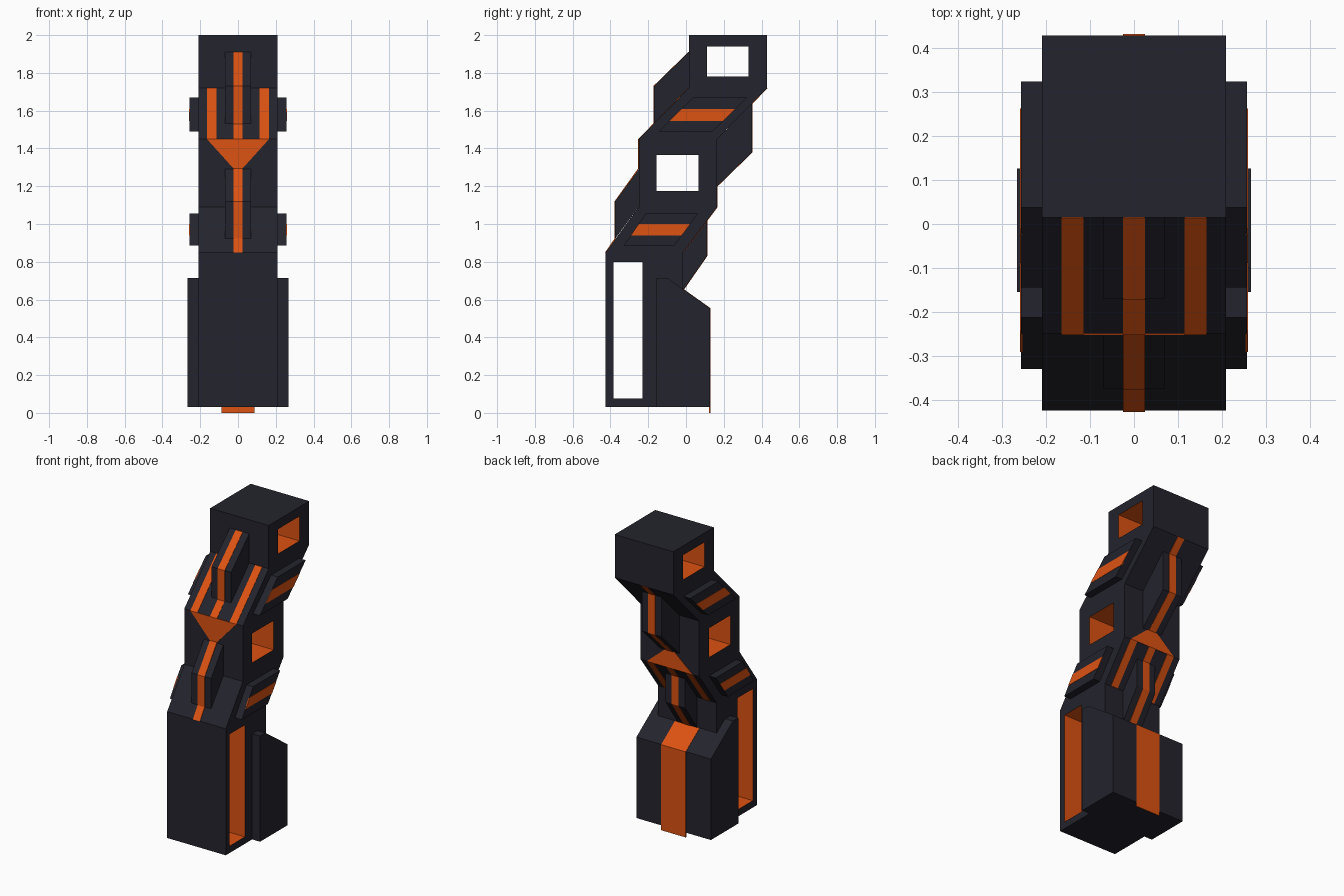
import bpy, bmesh

if "Cube" in bpy.data.objects:
    bpy.data.objects.remove(bpy.data.objects["Cube"])

def material(name, rgb):
    m = bpy.data.materials.new(name)
    m.diffuse_color = (*rgb, 1)
    m.use_nodes = True
    m.node_tree.nodes["Principled BSDF"].inputs["Base Color"].default_value = m.diffuse_color
    return m

DARK = material("dark_slate", (0.017, 0.017, 0.026))
ORANGE = material("bright_orange", (0.72, 0.085, 0.006))

def rect(y0, y1, z0, z1):
    return [(y0, z0), (y1, z0), (y1, z1), (y0, z1)]

def prism(name, outline, a0, a1, mat, axis='X', holes=()):
    """Extrude a side (y,z) or front (x,z) outline; hole walls become orange."""
    bm = bmesh.new()
    place = (lambda u, v: (a0, u, v)) if axis == 'X' else (lambda u, v: (u, a0, v))
    edges = []
    for loop in (outline, *holes):
        vs = [bm.verts.new(place(u, v)) for u, v in loop]
        edges += [bm.edges.new((vs[i], vs[i - 1])) for i in range(len(vs))]
    bmesh.ops.triangle_fill(bm, use_beauty=True, edges=edges)
    ext = bmesh.ops.extrude_face_region(bm, geom=bm.faces[:], use_keep_orig=True)
    moved = [g for g in ext["geom"] if isinstance(g, bmesh.types.BMVert)]
    vec = (a1 - a0, 0, 0) if axis == 'X' else (0, a1 - a0, 0)
    bmesh.ops.translate(bm, verts=moved, vec=vec)
    bmesh.ops.recalc_face_normals(bm, faces=bm.faces)
    for f in bm.faces:
        c = f.calc_center_median()
        if abs(f.normal.x) < 0.5:
            for h in holes:
                ys, zs = zip(*h)
                if (min(ys) - .001 < c.y < max(ys) + .001
                        and min(zs) - .001 < c.z < max(zs) + .001):
                    f.material_index = 1
    bmesh.ops.dissolve_limit(bm, angle_limit=0.01, verts=bm.verts, edges=bm.edges,
                             delimit={'MATERIAL'})
    me = bpy.data.meshes.new(name)
    bm.to_mesh(me)
    bm.free()
    me.materials.append(mat)
    if holes:
        me.materials.append(ORANGE)
    ob = bpy.data.objects.new(name, me)
    bpy.context.collection.objects.link(ob)
    return ob

def ribbon(name, path, side, x=0.0, half=0.025):
    """Thin orange stripe following a side-view path; side is -1 front, +1 back."""
    t = 0.003 * side
    outline = [(y + t, z) for y, z in path] + [(y - t, z) for y, z in reversed(path)]
    prism(name, outline, x - half, x + half, ORANGE)

# zigzag main column with three square windows through it
prism("column", [(-.425, .03), (-.425, .85), (-.25, 1.09), (-.25, 1.45), (.015, 1.72),
                 (.015, 2), (.43, 2), (.43, 1.72), (.165, 1.45), (.165, 1.09),
                 (-.015, .85), (-.015, .03)], -.21, .21, DARK,
      holes=[rect(.11, .33, 1.78, 1.94), rect(-.155, .065, 1.175, 1.365),
             rect(-.385, -.23, .075, .80)])

# rear pack around the lower column
prism("rear_pack", [(-.155, .03), (-.155, .715), (-.10, .715), (.126, .555), (.126, .03)],
      -.267, .267, DARK)
ribbon("rear_pack_stripe", [(-.015, .655), (.126, .555), (.126, 0)], 1, half=.088)

# angular fins bridging each bend, front and back
fins = {
    "lower_front_fin": [(-.375, .923), (-.375, 1.12), (-.25, 1.29), (-.25, 1.09)],
    "upper_front_fin": [(-.17, 1.53), (-.17, 1.73), (.015, 1.91), (.015, 1.72)],
    "upper_back_fin": [(.35, 1.638), (.35, 1.38), (.165, 1.20), (.165, 1.45)],
    "lower_back_fin": [(.11, 1.017), (.11, .83), (-.015, .65), (-.015, .85)],
}
for name, outline in fins.items():
    prism(name, outline, -.07, .07, DARK)

# centre stripes running over slopes and fins
ribbon("front_stripe_low", [(-.425, .85), (-.375, .923), (-.375, 1.12), (-.25, 1.295)], -1)
ribbon("front_stripe_high", [(-.25, 1.45), (-.17, 1.53), (-.17, 1.73), (.015, 1.91)], -1)
ribbon("back_stripe_high", [(.43, 1.72), (.35, 1.638), (.35, 1.38), (.165, 1.20)], 1)
ribbon("back_stripe_low", [(.165, 1.09), (.11, 1.017), (.11, .83), (-.015, .65)], 1)

# tapered plates where the stripes fan out
for name, y, base, tip in (("front_fan", -.25, 1.45, 1.295), ("back_fan", .165, 1.09, 1.21)):
    prism(name, [(-.165, base), (.165, base), (.025, tip), (-.025, tip)],
          y - .003, y + .003, ORANGE, axis='Y')

# outer stripes, slanted side plates and their bands, mirrored left and right
plates = {  # bottom z, top z, y of front edge, y of back edge, band z range
    "upper_plate": (1.49, 1.67, (-.145, .038), (.14, .325), (1.545, 1.61)),
    "lower_plate": (.885, 1.055, (-.33, -.213), (-.062, .063), (.94, 1.0)),
}
for s, label in ((1, "right"), (-1, "left")):
    ribbon("front_outer_stripe_" + label, [(-.25, 1.45), (.015, 1.72)], -1, x=.14 * s)
    ribbon("back_outer_stripe_" + label, [(.165, 1.09), (-.015, .85)], 1, x=.14 * s)
    for name, (z0, z1, front, back, band) in plates.items():
        def slanted(lo, hi):
            at = lambda e, z: (e[0] + (e[1] - e[0]) * (z - z0) / (z1 - z0), z)
            return [at(front, lo), at(back, lo), at(back, hi), at(front, hi)]
        prism(f"{name}_{label}", slanted(z0, z1), .2 * s, .258 * s, DARK)
        prism(f"{name}_band_{label}", slanted(*band), .254 * s, .26 * s, ORANGE)
